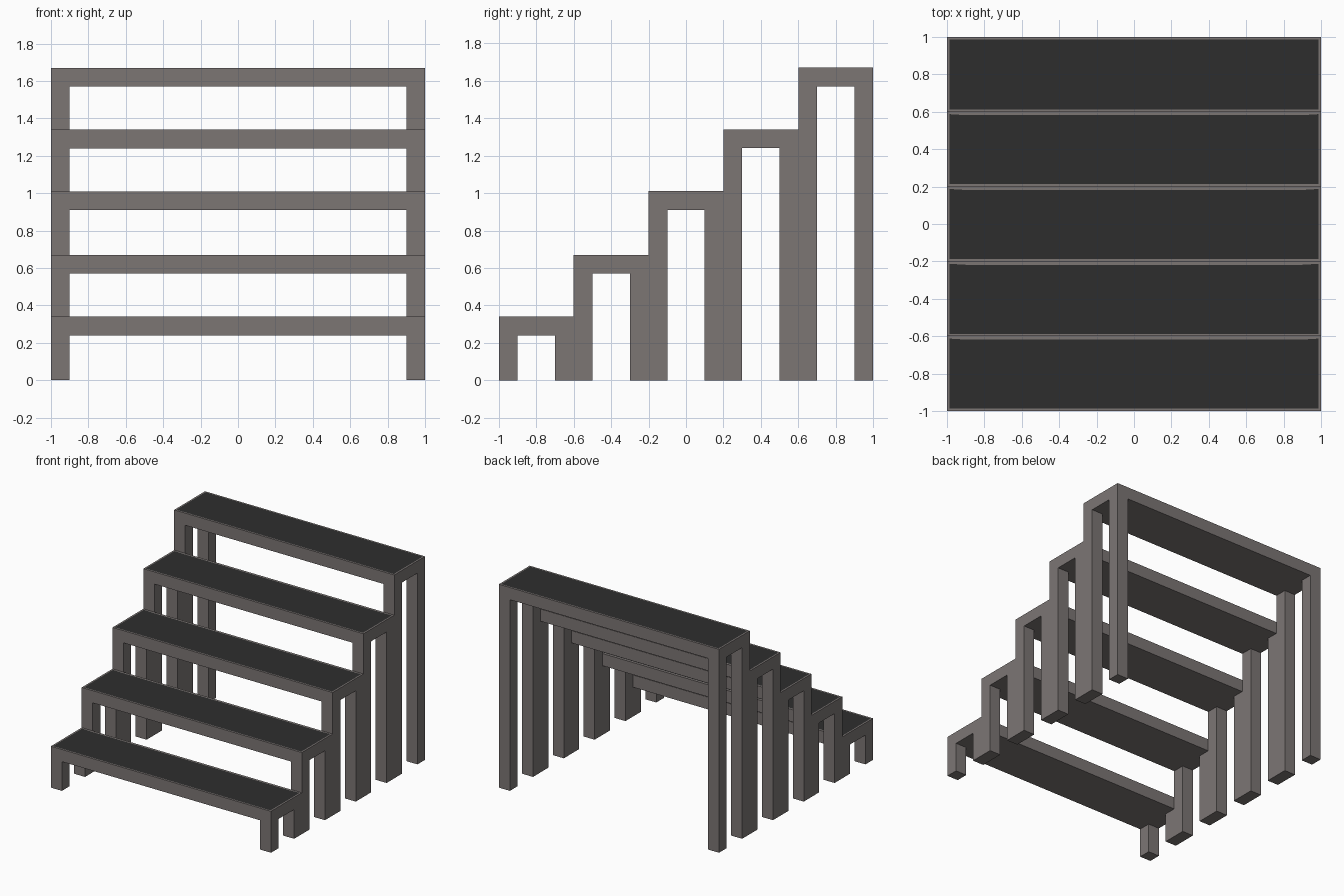
import bpy, bmesh
from mathutils import Vector

if "Cube" in bpy.data.objects:
    bpy.data.objects.remove(bpy.data.objects["Cube"])

TOPS = [0.34, 0.67, 1.01, 1.34, 1.67]   # height of each step
DEPTH, BAR = 0.4, 0.1                   # step depth, bar thickness


def material(name, rgb):
    m = bpy.data.materials.new(name)
    m.diffuse_color = (*rgb, 1)
    m.use_nodes = True
    m.node_tree.nodes["Principled BSDF"].inputs["Base Color"].default_value = m.diffuse_color
    return m


def is_solid(x, y, z):
    """True inside a step slab or one of its corner legs."""
    step = int((y + 1) // DEPTH)
    if abs(x) > 1 or z < 0 or not 0 <= step < len(TOPS) or z > TOPS[step]:
        return False
    local = (y + 1) - step * DEPTH
    leg = abs(x) > 1 - BAR and (local < BAR or local > DEPTH - BAR)
    return leg or z > TOPS[step] - BAR


# cutting planes that split the stand into solid and empty cells
cuts = [
    [-1, -1 + BAR, 1 - BAR, 1],
    sorted({round(-1 + s * DEPTH + d, 3) for s in range(len(TOPS))
            for d in (0, BAR, DEPTH - BAR, DEPTH)}),
    sorted({0} | {round(t - d, 3) for t in TOPS for d in (0, BAR)}),
]

# frame: the outer skin of all solid cells, as one welded shell
bm = bmesh.new()
for i in range(len(cuts[0]) - 1):
    for j in range(len(cuts[1]) - 1):
        for k in range(len(cuts[2]) - 1):
            lo = Vector((cuts[0][i], cuts[1][j], cuts[2][k]))
            hi = Vector((cuts[0][i + 1], cuts[1][j + 1], cuts[2][k + 1]))
            mid = (lo + hi) / 2
            if not is_solid(*mid):
                continue
            for axis in range(3):
                u, v = (axis + 1) % 3, (axis + 2) % 3
                for side, sign in ((lo, -1), (hi, 1)):
                    probe = mid.copy()
                    probe[axis] = side[axis] + sign * 0.001
                    if is_solid(*probe):
                        continue
                    loop = []
                    for a, b in ((lo, lo), (hi, lo), (hi, hi), (lo, hi)):
                        p = Vector()
                        p[axis], p[u], p[v] = side[axis], a[u], b[v]
                        loop.append(bm.verts.new(p))
                    bm.faces.new(loop if sign > 0 else loop[::-1])
bmesh.ops.remove_doubles(bm, verts=bm.verts, dist=0.0005)
bmesh.ops.dissolve_limit(bm, angle_limit=0.02, verts=bm.verts, edges=bm.edges)
bm.normal_update()

# treads: dark panels set in a narrow rim on each step
treads = [f for f in bm.faces if f.normal.z > 0.9]
bmesh.ops.inset_individual(bm, faces=treads, thickness=0.018)
for f in treads:
    f.material_index = 1

mesh = bpy.data.meshes.new("stepped_stand")
bm.to_mesh(mesh)
bm.free()
mesh.materials.append(material("frame_grey", (0.20, 0.18, 0.175)))
mesh.materials.append(material("tread_dark", (0.027, 0.027, 0.027)))
stand = bpy.data.objects.new("stepped_stand", mesh)
bpy.context.collection.objects.link(stand)
